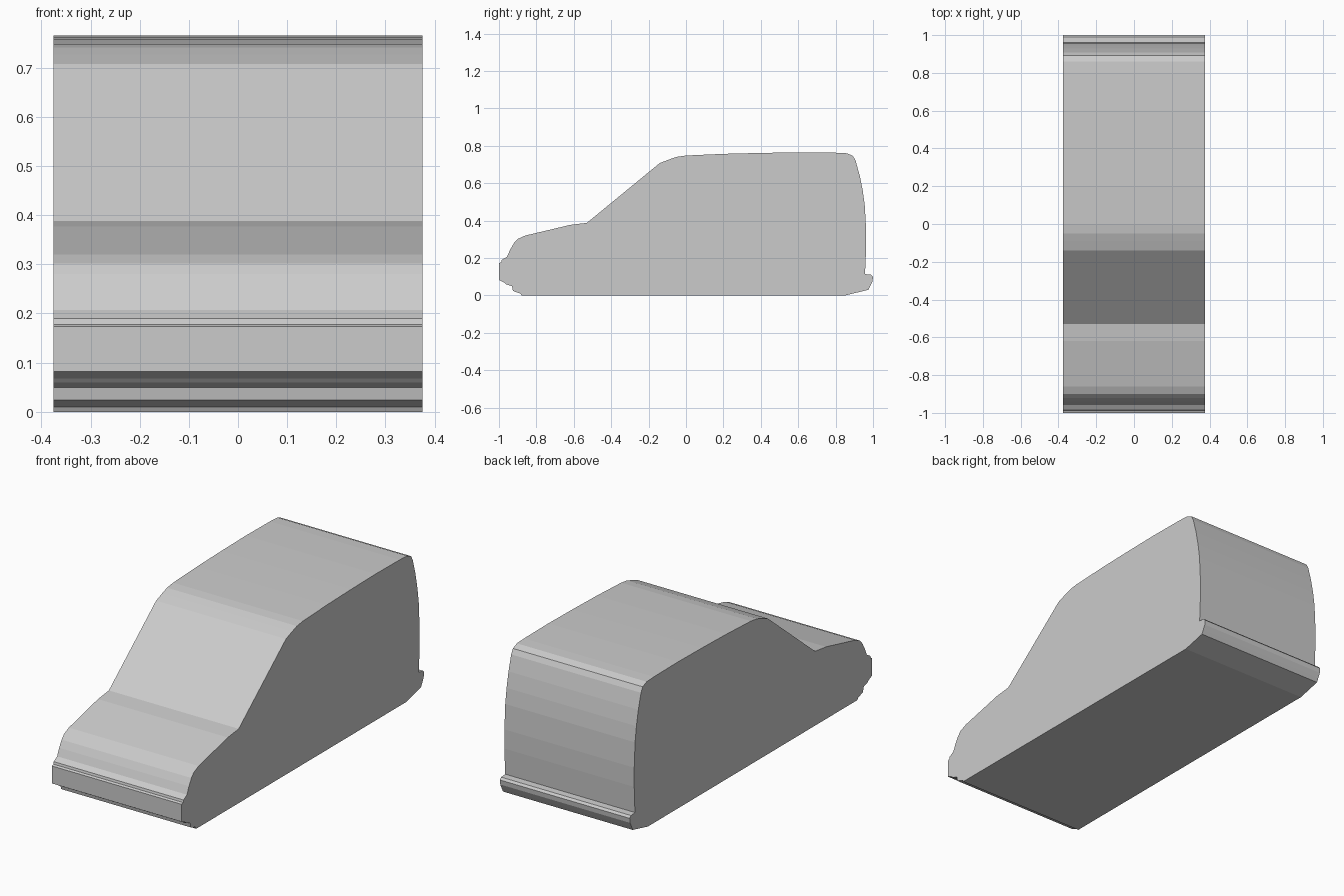
import bpy
import bmesh

HALF_WIDTH = 0.375

# Side outline as (y, z): underside, rear bumper, tailgate, roof, windscreen, bonnet, front bumper
profile = [
    (-0.88, 0.0), (0.85, 0.0),
    (0.975, 0.03), (0.985, 0.05), (0.997, 0.075), (1.0, 0.10), (0.99, 0.111), (0.957, 0.114),
    (0.963, 0.25), (0.963, 0.35), (0.956, 0.48), (0.945, 0.56), (0.929, 0.64), (0.907, 0.72),
    (0.893, 0.746), (0.86, 0.76), (0.80, 0.763),
    (0.60, 0.765), (0.40, 0.762), (0.20, 0.757), (0.0, 0.748),
    (-0.05, 0.741), (-0.09, 0.727), (-0.14, 0.708),
    (-0.53, 0.388), (-0.62, 0.377),
    (-0.86, 0.32), (-0.90, 0.302), (-0.92, 0.28), (-0.94, 0.245), (-0.957, 0.207),
    (-0.985, 0.19), (-0.988, 0.178), (-1.0, 0.173),
    (-1.0, 0.082), (-0.97, 0.068), (-0.962, 0.06), (-0.93, 0.049),
    (-0.925, 0.024), (-0.885, 0.01),
]

# Car body: outline on one side, extruded across the full width
bm = bmesh.new()
side = bm.faces.new([bm.verts.new((-HALF_WIDTH, y, z)) for y, z in profile])
ext = bmesh.ops.extrude_face_region(bm, geom=[side], use_keep_orig=True)
moved = [g for g in ext["geom"] if isinstance(g, bmesh.types.BMVert)]
bmesh.ops.translate(bm, verts=moved, vec=(2 * HALF_WIDTH, 0, 0))
bmesh.ops.recalc_face_normals(bm, faces=bm.faces[:])

mesh = bpy.data.meshes.new("car_body")
bm.to_mesh(mesh)
bm.free()
body = bpy.data.objects.new("car_body", mesh)
bpy.context.collection.objects.link(body)
